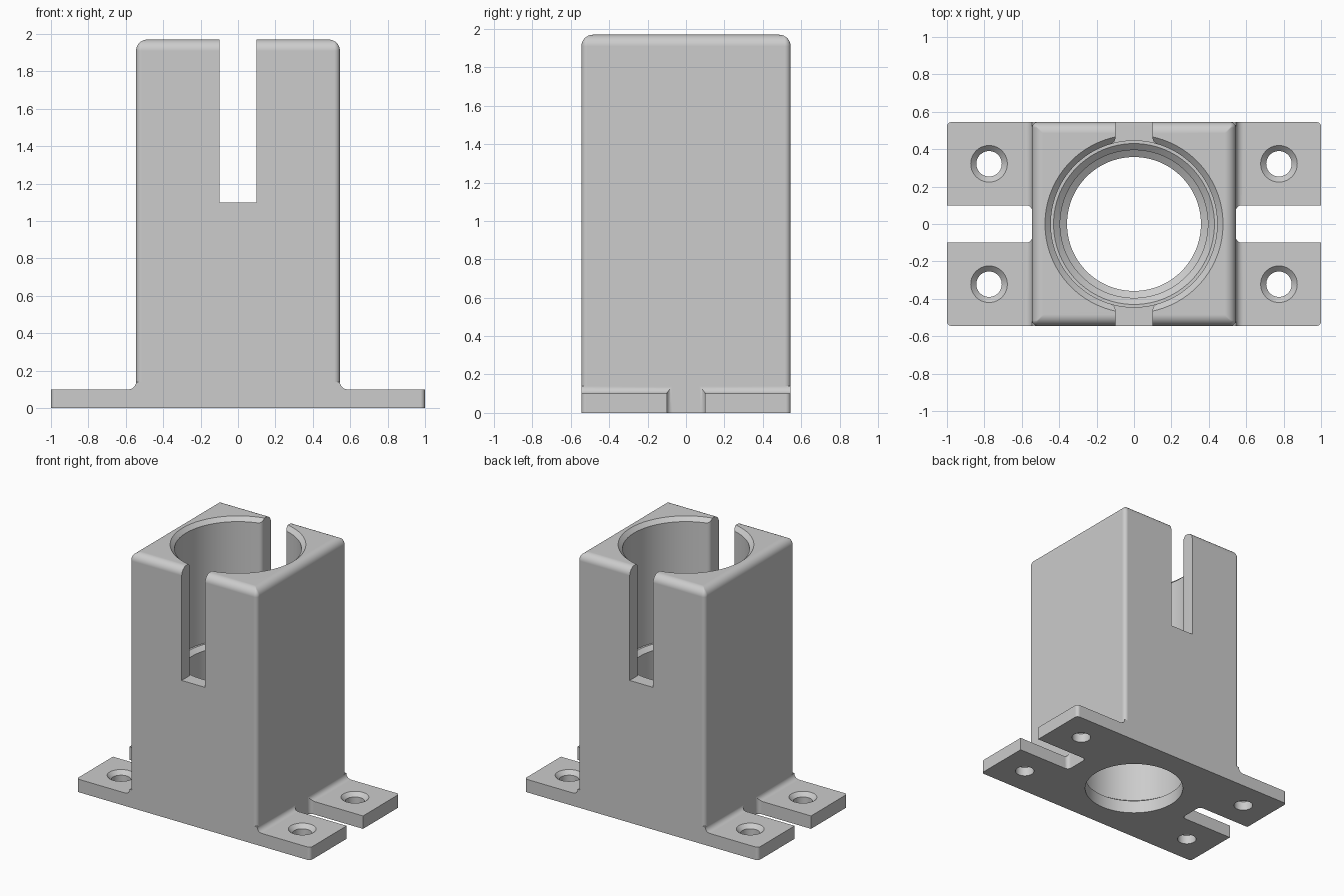
import bpy, bmesh, math

if "Cube" in bpy.data.objects:
    bpy.data.objects.remove(bpy.data.objects["Cube"], do_unlink=True)

HALF = 0.545      # half width of the tower
TOP = 1.97
PLATE = 0.1       # flange thickness
SLOT = 0.1        # half width of the slots

grey = bpy.data.materials.new("plain_grey")
grey.use_nodes = True
colour = (0.604, 0.604, 0.604, 1)
grey.diffuse_color = colour
grey.node_tree.nodes["Principled BSDF"].inputs["Base Color"].default_value = colour


def loft(rings, name):
    """Closed solid through matching rings of points."""
    bm = bmesh.new()
    loops = [[bm.verts.new(p) for p in ring] for ring in rings]
    count = len(loops[0])
    for low, high in zip(loops, loops[1:]):
        for i in range(count):
            j = (i + 1) % count
            bm.faces.new((low[i], low[j], high[j], high[i]))
    bm.faces.new(loops[0])
    bm.faces.new(loops[-1])
    bmesh.ops.recalc_face_normals(bm, faces=bm.faces)
    mesh = bpy.data.meshes.new(name)
    bm.to_mesh(mesh)
    bm.free()
    mesh.materials.append(grey)
    obj = bpy.data.objects.new(name, mesh)
    bpy.context.collection.objects.link(obj)
    return obj


def rounded_rect(hx, hy, radius, z, cx=0.0):
    """Ring of points around a rectangle with rounded corners."""
    ring = []
    for k, (sx, sy) in enumerate(((1, 1), (-1, 1), (-1, -1), (1, -1))):
        for i in range(7):
            a = math.pi / 2 * (k + i / 6)
            ring.append((cx + sx * (hx - radius) + radius * math.cos(a),
                         sy * (hy - radius) + radius * math.sin(a), z))
    return ring


def lathe(profile, cx, cy, steps, name):
    """Solid of revolution from (radius, height) pairs."""
    angles = [math.tau * i / steps for i in range(steps)]
    return loft([[(cx + r * math.cos(a), cy + r * math.sin(a), z) for a in angles]
                 for r, z in profile], name)


def combine(target, other, operation):
    mod = target.modifiers.new("combine", 'BOOLEAN')
    mod.operation = operation
    mod.solver = 'EXACT'
    mod.object = other
    bpy.context.view_layer.objects.active = target
    bpy.ops.object.modifier_apply(modifier=mod.name)
    bpy.data.objects.remove(other, do_unlink=True)


# Tower with rounded corners and a softly rounded top
rings = [rounded_rect(HALF, HALF, 0.03, 0)]
for i in range(9):
    a = math.pi / 2 * i / 8
    inset = 0.06 * (1 - math.cos(a))
    rings.append(rounded_rect(HALF - inset, HALF - inset, max(0.03 - inset, 0.004),
                              TOP - 0.06 + 0.06 * math.sin(a)))
bracket = loft(rings, "slotted_tube_bracket")

# Flange plate
combine(bracket, loft([rounded_rect(1, HALF, 0.025, z) for z in (0, PLATE)],
                      "flange"), 'UNION')

# Concave fillets where the tower meets the flange
R = 0.04
for side in (-1, 1):
    arc = [(HALF + R - R * math.cos(a), PLATE + R - R * math.sin(a))
           for a in (math.pi / 2 * i / 6 for i in range(7))]
    outline = arc + [(HALF + R, PLATE - 0.03), (HALF - 0.05, PLATE - 0.03),
                     (HALF - 0.05, PLATE + R)]
    combine(bracket, loft([[(side * x, y, z) for x, z in outline]
                           for y in (-HALF, HALF)], "base_fillet"), 'UNION')

# Stepped bore with a chamfered mouth, an inner ledge and a bottom lip
combine(bracket, lathe([(0.358, -0.1), (0.358, 0.1), (0.395, 0.125), (0.395, 1.0),
                        (0.43, 1.03), (0.445, 1.03), (0.445, 1.94),
                        (0.507, TOP + 0.03)], 0, 0, 96, "bore_cutter"), 'DIFFERENCE')

# Upper slot through front and back, with rounded inner edges
quarter = [(SLOT, 0.8), (SLOT, 0.455), (0.104, 0.443), (0.112, 0.434), (0.125, 0.426)]
right = quarter + [(x, -y) for x, y in reversed(quarter)]
outline = right + [(-x, y) for x, y in reversed(right)]
combine(bracket, loft([[(x, y, z) for x, y in outline] for z in (1.1, 2.2)],
                      "slot_cutter"), 'DIFFERENCE')

# Flange notches with rounded inner corners
for side in (-1, 1):
    combine(bracket, loft([rounded_rect(0.5, SLOT, 0.03, z, side * (HALF + 0.5))
                           for z in (-0.1, 0.3)], "notch_cutter"), 'DIFFERENCE')

# Countersunk screw holes
for sx in (-1, 1):
    for sy in (-1, 1):
        combine(bracket, lathe([(0.068, -0.1), (0.068, 0.07), (0.128, 0.13)],
                               sx * 0.775, sy * 0.322, 40, "screw_cutter"),
                'DIFFERENCE')

# Smooth rounded surfaces, keep hard edges crisp
bpy.ops.object.select_all(action='DESELECT')
bracket.select_set(True)
bpy.context.view_layer.objects.active = bracket
bpy.ops.object.shade_smooth_by_angle(angle=math.radians(25))
weighted = bracket.modifiers.new("even_normals", 'WEIGHTED_NORMAL')
weighted.keep_sharp = True
